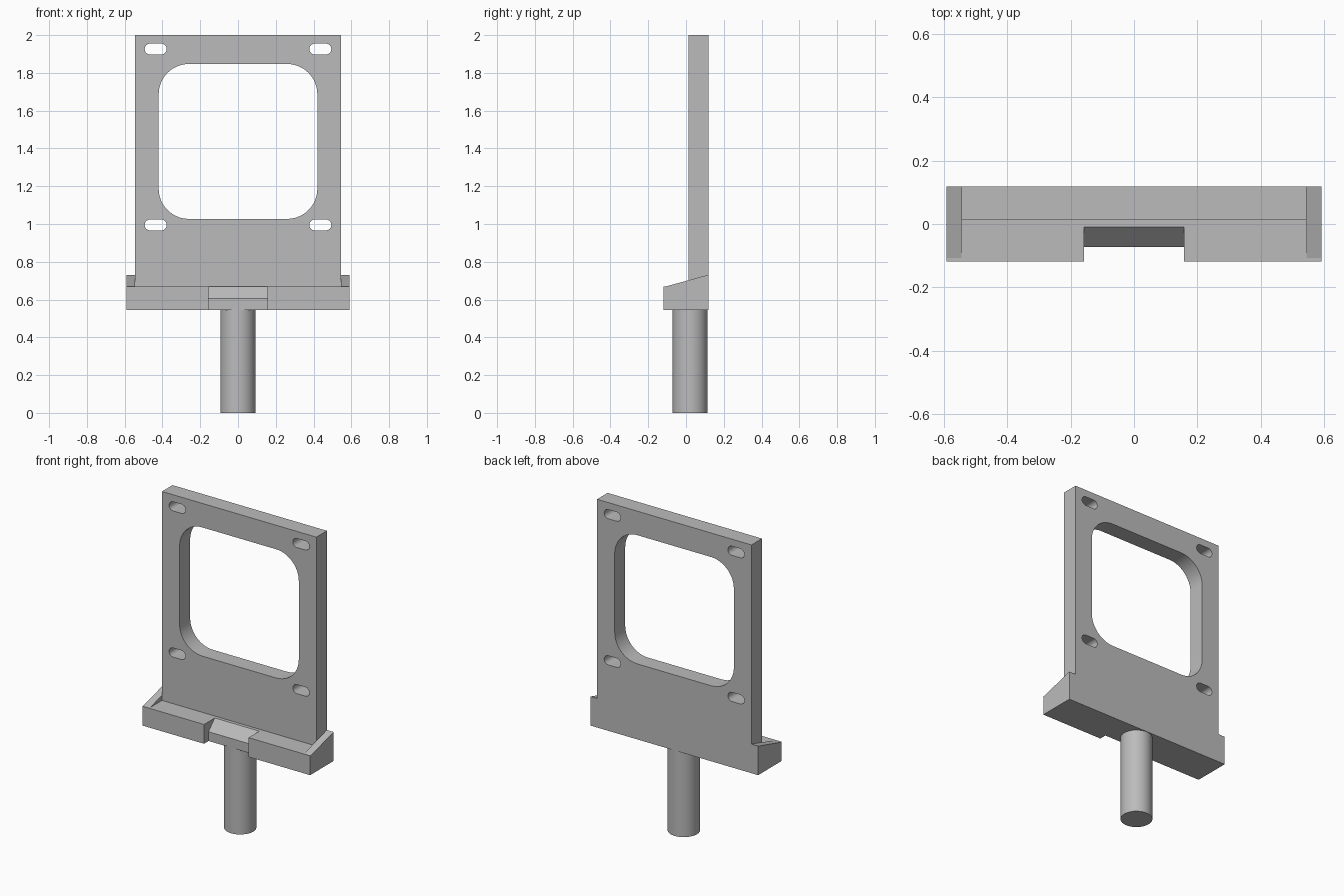
import bpy
import bmesh
from math import pi, sin, cos, radians

if "Cube" in bpy.data.objects:
    bpy.data.objects.remove(bpy.data.objects["Cube"])

# Main levels and depths
FRONT, BACK = -0.118, 0.118
PLATE_FRONT = 0.012
PLATE_HALF, BASE_HALF = 0.544, 0.591
BOTTOM, FLOOR, LIP_TOP = 0.546, 0.669, 0.731

grey = bpy.data.materials.new("light grey")
grey.use_nodes = True
colour = (0.5, 0.5, 0.5, 1)
grey.diffuse_color = colour
grey.node_tree.nodes["Principled BSDF"].inputs["Base Color"].default_value = colour


def add_mesh(name, bm):
    """Turn a bmesh into an object with clean outward normals."""
    bmesh.ops.remove_doubles(bm, verts=bm.verts[:], dist=1e-5)
    bmesh.ops.recalc_face_normals(bm, faces=bm.faces[:])
    mesh = bpy.data.meshes.new(name)
    bm.to_mesh(mesh)
    bm.free()
    mesh.materials.append(grey)
    obj = bpy.data.objects.new(name, mesh)
    bpy.context.collection.objects.link(obj)
    return obj


def prism(name, profile, x0, x1):
    """Extrude a (y, z) profile from x0 to x1."""
    bm = bmesh.new()
    face = bm.faces.new([bm.verts.new((x0, y, z)) for y, z in profile])
    out = bmesh.ops.extrude_face_region(bm, geom=[face])["geom"]
    moved = [v for v in out if isinstance(v, bmesh.types.BMVert)]
    bmesh.ops.translate(bm, verts=moved, vec=(x1 - x0, 0, 0))
    return add_mesh(name, bm)


def rounded(cx, cz, w, h, r, steps=12):
    """Outline of a rounded rectangle centred on (cx, cz)."""
    points = []
    for i, (sx, sz) in enumerate([(1, 1), (-1, 1), (-1, -1), (1, -1)]):
        for k in range(steps + 1):
            a = (i + k / steps) * pi / 2
            points.append((cx + sx * (w / 2 - r) + r * cos(a),
                           cz + sz * (h / 2 - r) + r * sin(a)))
    return points


def select_only(obj):
    bpy.ops.object.select_all(action='DESELECT')
    obj.select_set(True)
    bpy.context.view_layer.objects.active = obj


def smooth(obj):
    select_only(obj)
    bpy.ops.object.shade_smooth_by_angle(angle=radians(30))


# Upright plate: outline with a rounded window and four slots
outlines = [
    [(-PLATE_HALF, FLOOR), (PLATE_HALF, FLOOR), (PLATE_HALF, 2), (-PLATE_HALF, 2)],
    rounded(0, 1.437, 0.84, 0.82, 0.16),
]
for x in (-0.436, 0.436):
    for z in (0.995, 1.926):
        outlines.append(rounded(x, z, 0.116, 0.058, 0.0285, 6))

curve = bpy.data.curves.new("plate_outline", 'CURVE')
curve.dimensions = '2D'
curve.fill_mode = 'BOTH'
curve.extrude = (BACK - PLATE_FRONT) / 2
for points in outlines:
    spline = curve.splines.new('POLY')
    spline.points.add(len(points) - 1)
    for p, (x, z) in zip(spline.points, points):
        p.co = (x, z, 0, 1)
    spline.use_cyclic_u = True
helper = bpy.data.objects.new("plate_outline", curve)
bpy.context.collection.objects.link(helper)
bpy.context.view_layer.update()
flat = bpy.data.meshes.new_from_object(
    helper.evaluated_get(bpy.context.evaluated_depsgraph_get()))
bm = bmesh.new()
bm.from_mesh(flat)
for v in bm.verts:
    x, z, d = v.co
    v.co = (x, (PLATE_FRONT + BACK) / 2 - d, z)
bpy.data.objects.remove(helper)
bpy.data.meshes.remove(flat)
smooth(add_mesh("upright_plate", bm))

# Base block with a chamfered notch in the front
base = prism("base_block", [(FRONT, BOTTOM), (BACK, BOTTOM), (BACK, FLOOR), (FRONT, FLOOR)],
             -BASE_HALF, BASE_HALF)
cutter = prism("notch_cutter", [(-0.2, 0.5), (-0.072, 0.5), (-0.072, 0.605),
                                (-0.01, FLOOR), (-0.01, 0.75), (-0.2, 0.75)], -0.157, 0.157)
cutter.hide_render = True
notch = base.modifiers.new("notch", 'BOOLEAN')
notch.operation = 'DIFFERENCE'
notch.solver = 'EXACT'
notch.object = cutter
select_only(base)
bpy.ops.object.modifier_apply(modifier=notch.name)
bpy.data.objects.remove(cutter)

# Sloping lips at both ends of the base
for side, s in (("left", 1), ("right", -1)):
    prism(side + "_lip", [(FRONT + 0.01, FLOOR), (BACK, FLOOR), (BACK, LIP_TOP)],
          s * PLATE_HALF, s * BASE_HALF)

# Round post under the base
bm = bmesh.new()
bmesh.ops.create_cone(bm, cap_ends=True, segments=64, radius1=0.093, radius2=0.093, depth=BOTTOM)
bmesh.ops.translate(bm, verts=bm.verts[:], vec=(0, 0.022, BOTTOM / 2))
smooth(add_mesh("post", bm))
